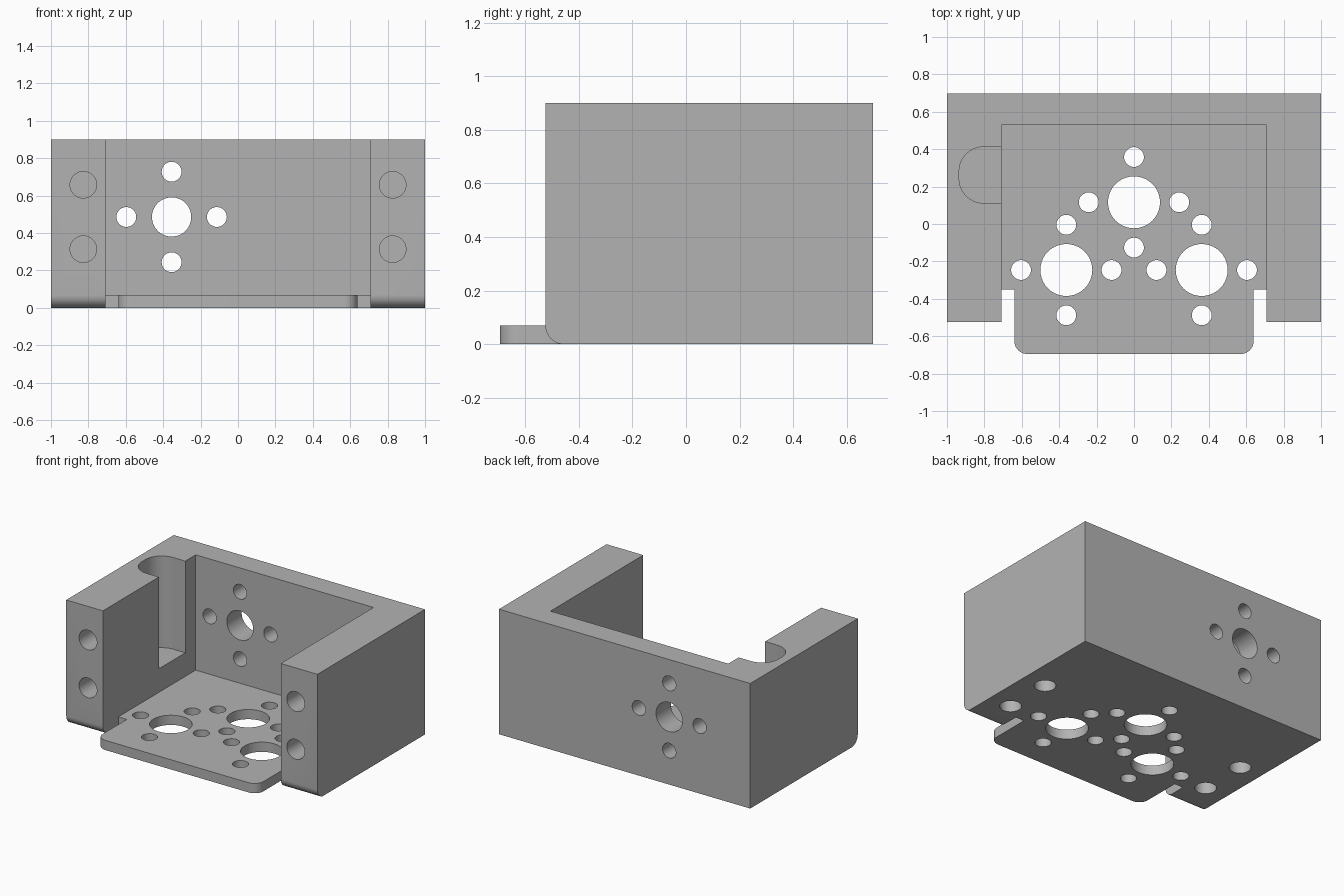
import bpy, bmesh, math
from mathutils import Vector, Matrix

if "Cube" in bpy.data.objects:
    bpy.data.objects.remove(bpy.data.objects["Cube"], do_unlink=True)

# Single grey material
grey = bpy.data.materials.new("light_grey")
grey.use_nodes = True
colour = (0.45, 0.45, 0.45, 1)
grey.diffuse_color = colour
grey.node_tree.nodes["Principled BSDF"].inputs["Base Color"].default_value = colour

# Each matrix turns a flat profile so that it is extruded along that axis
ALONG = {
    "x": Matrix(((0, 0, 1), (1, 0, 0), (0, 1, 0))).to_4x4(),   # profile (y, z)
    "y": Matrix(((1, 0, 0), (0, 0, 1), (0, 1, 0))).to_4x4(),   # profile (x, z)
    "z": Matrix.Identity(4),                                   # profile (x, y)
}


def rectangle(x0, x1, y0, y1, radii=(0, 0, 0, 0), steps=10):
    """Outline with a radius per corner, anticlockwise from lower left."""
    corners = [(x0, y0, 1, 1), (x1, y0, -1, 1), (x1, y1, -1, -1), (x0, y1, 1, -1)]
    points = []
    for i, ((x, y, sx, sy), r) in enumerate(zip(corners, radii)):
        if not r:
            points.append((x, y))
            continue
        for k in range(steps + 1):
            a = math.pi + (i + k / steps) * math.pi / 2
            points.append((x + sx * r + r * math.cos(a), y + sy * r + r * math.sin(a)))
    return points


def circle(cx, cy, r, sides=40):
    turn = 2 * math.pi / sides
    return [(cx + r * math.cos(i * turn), cy + r * math.sin(i * turn)) for i in range(sides)]


def prism(name, outline, axis, low, high):
    bm = bmesh.new()
    face = bm.faces.new([bm.verts.new((u, v, low)) for u, v in outline])
    new = bmesh.ops.extrude_face_region(bm, geom=[face])["geom"]
    bmesh.ops.translate(bm, vec=Vector((0, 0, high - low)),
                        verts=[g for g in new if isinstance(g, bmesh.types.BMVert)])
    bmesh.ops.transform(bm, matrix=ALONG[axis], verts=bm.verts)
    bmesh.ops.recalc_face_normals(bm, faces=bm.faces)
    mesh = bpy.data.meshes.new(name)
    bm.to_mesh(mesh)
    bm.free()
    mesh.materials.append(grey)
    obj = bpy.data.objects.new(name, mesh)
    bpy.context.collection.objects.link(obj)
    return obj


def combine(body, tool, operation="DIFFERENCE"):
    mod = body.modifiers.new("combine", "BOOLEAN")
    mod.operation, mod.object, mod.solver = operation, tool, "EXACT"
    bpy.context.view_layer.objects.active = body
    bpy.ops.object.modifier_apply(modifier=mod.name)
    bpy.data.objects.remove(tool, do_unlink=True)


def cut(outline, axis, low, high):
    combine(bracket, prism("cutter", outline, axis, low, high))


def cut_hole_cross(cx, cy, bore, axis, low, high):
    """Central bore with four small holes around it."""
    pitch, small = 0.242, 0.053
    cut(circle(cx, cy, bore), axis, low, high)
    for dx, dy in ((pitch, 0), (-pitch, 0), (0, pitch), (0, -pitch)):
        cut(circle(cx + dx, cy + dy, small), axis, low, high)


# Outer block with a rounded lower front edge
FLOOR, FRONT, BACK = 0.07, -0.525, 0.698
bracket = prism("motor_bracket", rectangle(FRONT, BACK, 0, 0.9, (0.068, 0, 0, 0)), "x", -1, 1)

# Cavity between the side walls, and the open front below it
cut(rectangle(-0.708, 0.708, -1, 0.53), "z", FLOOR, 1.2)
cut(rectangle(-0.708, 0.708, -1, -0.35), "z", -0.2, 0.2)

# Front tongue with rounded corners
tongue = prism("tongue", rectangle(-0.64, 0.64, -0.695, -0.35, (0.07, 0.07, 0, 0)),
               "z", 0, FLOOR)
combine(bracket, tongue, "UNION")

# Rounded pocket in the right wall
cut(rectangle(-0.935, -0.6, 0.112, 0.412, (0.13, 0, 0, 0.13)), "z", 0.24, 1.2)

# Hole groups through the floor and the back wall
for cx, cy in ((0, 0.116), (-0.362, -0.246), (0.362, -0.246)):
    cut_hole_cross(cx, cy, 0.139, "z", -0.2, 0.2)
cut_hole_cross(-0.355, 0.486, 0.105, "y", 0.4, 1)

# Blind screw holes in the front and the underside of both walls
for x in (-0.827, 0.827):
    for z in (0.314, 0.658):
        cut(circle(x, z, 0.071), "y", -0.7, FRONT + 0.19)
    for y in (-0.262, 0.086):
        cut(circle(x, y, 0.071), "z", -0.2, 0.19)

# Smooth the curved walls, keep edges sharp
bpy.ops.object.select_all(action="DESELECT")
bracket.select_set(True)
bpy.context.view_layer.objects.active = bracket
bpy.ops.object.shade_smooth_by_angle(angle=math.radians(30))
